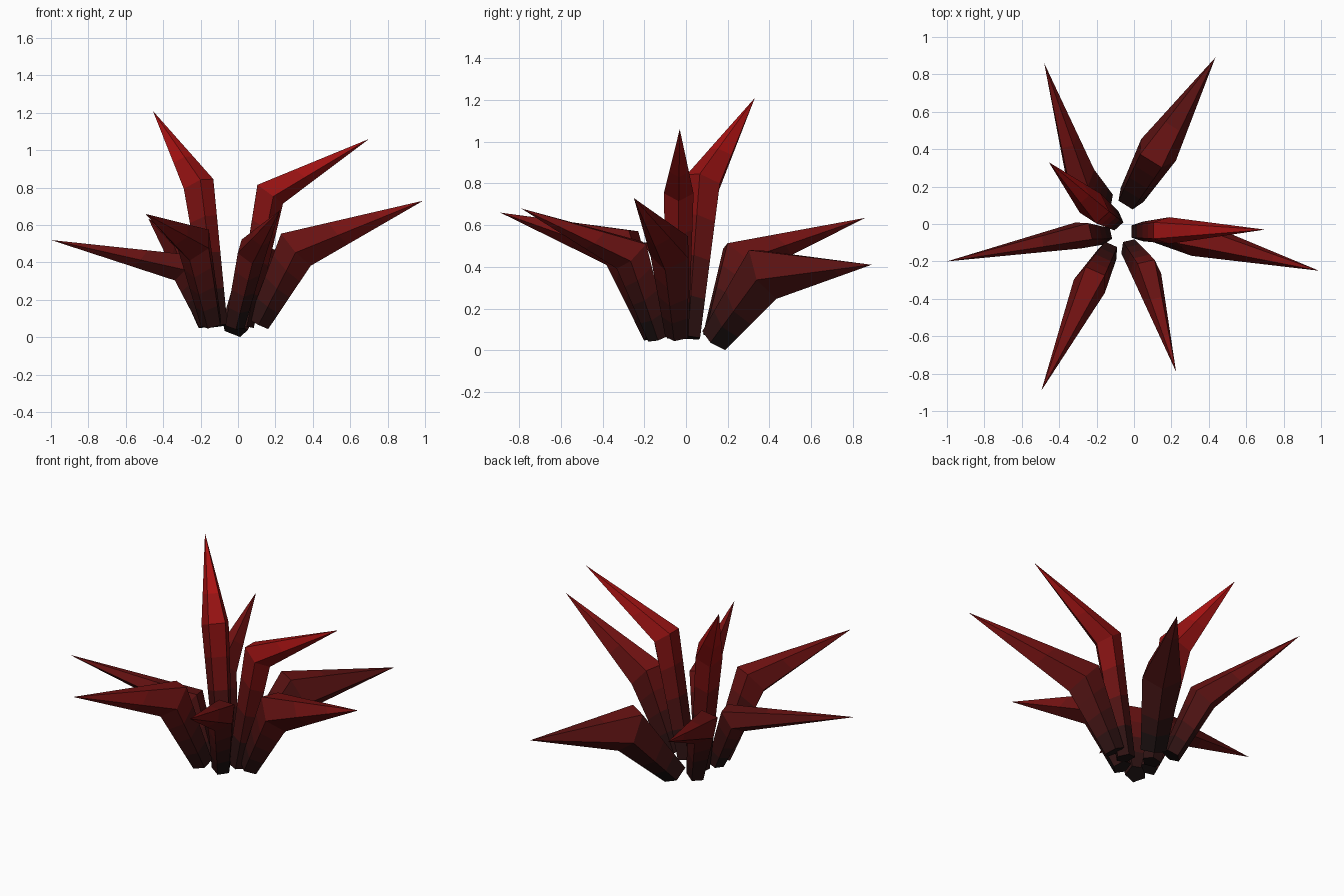
import bpy, bmesh, math
from mathutils import Vector

if "Cube" in bpy.data.objects:
    bpy.data.objects.remove(bpy.data.objects["Cube"])

# Black-to-red height gradient
BANDS = 12
mats = []
for i in range(BANDS):
    t = (i + 0.5) / BANDS
    m = bpy.data.materials.new(f"red_band_{i}")
    m.diffuse_color = (0.008 + 0.42 * t ** 1.5, 0.006, 0.006, 1)
    m.use_nodes = True
    m.node_tree.nodes["Principled BSDF"].inputs["Base Color"].default_value = m.diffuse_color
    mats.append(m)


def ring_points(center, normal, up, radius, sides=5, stretch=1.0):
    """Pentagon with its flat edge towards 'up'."""
    n = normal.normalized()
    v = (up - n * up.dot(n)).normalized()
    u = v.cross(n)
    pts = []
    for k in range(sides):
        a = math.pi / 2 + math.pi / sides + k * 2 * math.pi / sides
        pts.append(center + u * math.cos(a) * radius + v * math.sin(a) * radius * stretch)
    return pts


def leaf(name, base, bend, tip, r0, r1):
    base, bend, tip = Vector(base), Vector(bend), Vector(tip)
    d0, d1 = (bend - base).normalized(), (tip - bend).normalized()
    up = d0 - d1                      # inner side of the bend
    low = ring_points(base, d0, up, r0)
    mid = ring_points(bend, d0 + d1, up, r1, stretch=1.25)
    bm = bmesh.new()
    rings = []
    for k in range(5):                # straight shaft
        rings.append([bm.verts.new(a.lerp(b, k / 4)) for a, b in zip(low, mid)])
    for k in (1, 2):                  # tapering blade
        rings.append([bm.verts.new(p.lerp(tip, k / 3)) for p in mid])
    apex = bm.verts.new(tip)
    bm.faces.new(rings[0])
    for a, b in zip(rings, rings[1:]):
        for k in range(5):
            j = (k + 1) % 5
            bm.faces.new((a[k], a[j], b[j], b[k]))
    for k in range(5):
        bm.faces.new((rings[-1][k], rings[-1][(k + 1) % 5], apex))
    bmesh.ops.recalc_face_normals(bm, faces=bm.faces)
    for f in bm.faces:                # colour by height
        z = f.calc_center_median().z
        f.material_index = max(0, min(BANDS - 1, int(z / 1.1 * BANDS)))
    me = bpy.data.meshes.new(name)
    bm.to_mesh(me)
    bm.free()
    for m in mats:
        me.materials.append(m)
    bpy.context.collection.objects.link(bpy.data.objects.new(name, me))


# name, base centre, bend centre, tip, base radius, bend radius
leaves = [
    ("leaf_back_left", (-.16, .13, .07), (-.29, .25, .44), (-.48, .86, .635), .055, .085),
    ("leaf_back_right", (-.02, .14, .05), (.12, .38, .375), (.435, .89, .41), .075, .115),
    ("leaf_right_tall", (.03, -.04, .06), (.165, -.035, .77), (.70, -.03, 1.06), .055, .075),
    ("leaf_right_low", (.11, -.04, .07), (.31, -.07, .475), (.99, -.25, .73), .06, .10),
    ("leaf_front_right", (-.02, -.13, .06), (.07, -.26, .46), (.225, -.79, .68), .055, .08),
    ("leaf_front_left", (-.14, -.15, .07), (-.23, -.31, .50), (-.495, -.89, .66), .06, .095),
    ("leaf_left_low", (-.16, -.06, .07), (-.28, -.055, .375), (-1.0, -.20, .52), .05, .075),
    ("leaf_left_tall", (-.11, .02, .06), (-.215, .09, .81), (-.455, .33, 1.21), .055, .08),
]
for spec in leaves:
    leaf(*spec)
